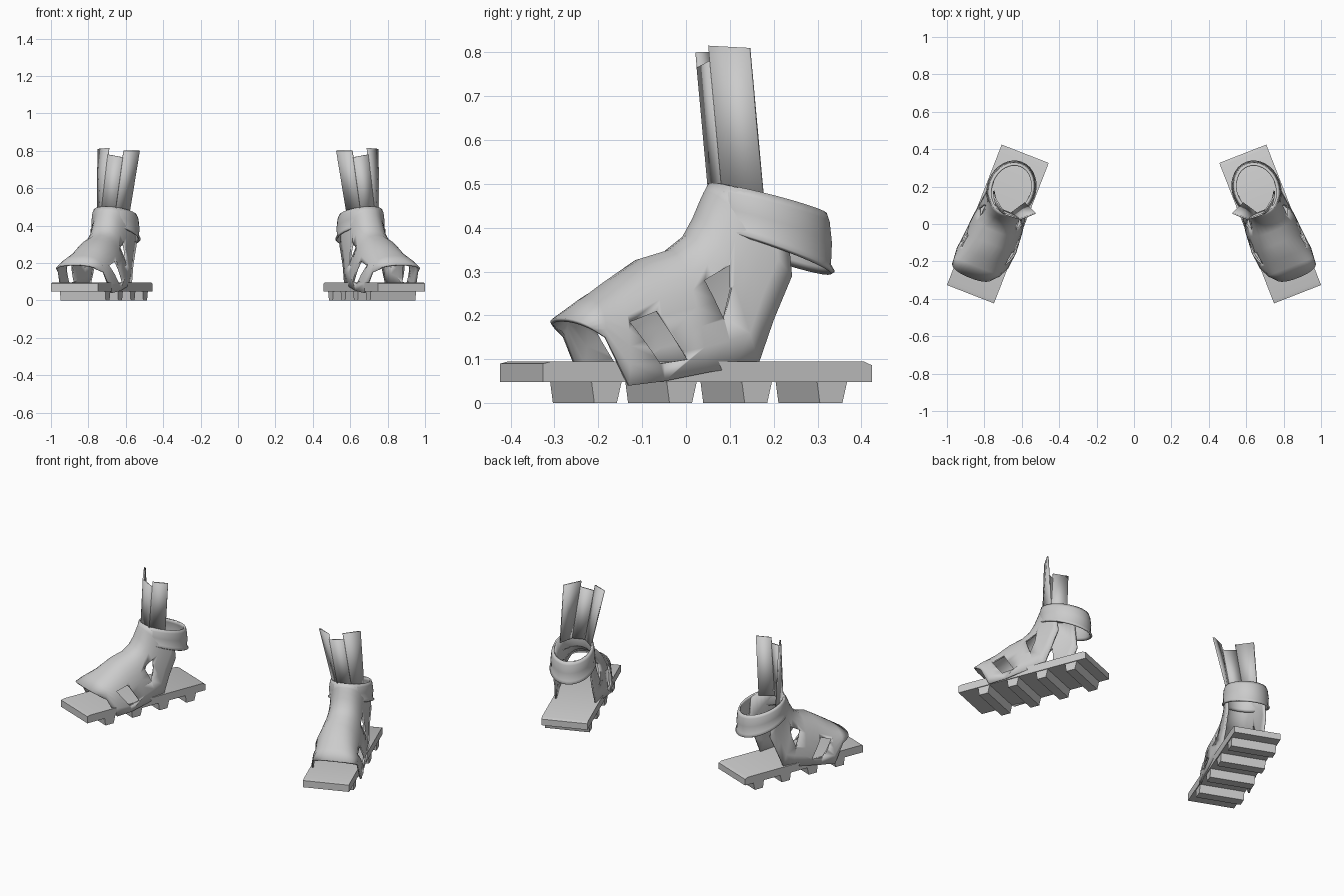
import bpy, bmesh, math
from mathutils import Vector

if "Cube" in bpy.data.objects:
    bpy.data.objects.remove(bpy.data.objects["Cube"])

grey = bpy.data.materials.new("plain grey")
grey.use_nodes = True
grey.diffuse_color = (0.6, 0.6, 0.6, 1)
grey.node_tree.nodes["Principled BSDF"].inputs["Base Color"].default_value = (0.6, 0.6, 0.6, 1)

TURN = math.radians(21.3)
OFFSET = 0.728


def place(p, side):
    """Move a point from one shoe's own frame to the toed-out pair."""
    x, y, z = p
    return Vector((side * (OFFSET + x * math.cos(TURN) - y * math.sin(TURN)),
                   x * math.sin(TURN) + y * math.cos(TURN), z))


def finish(name, bm, side, angle=40):
    for v in bm.verts:
        v.co = place(v.co, side)
    bmesh.ops.recalc_face_normals(bm, faces=bm.faces[:])
    mesh = bpy.data.meshes.new(name)
    bm.to_mesh(mesh)
    bm.free()
    mesh.materials.append(grey)
    ob = bpy.data.objects.new(name, mesh)
    bpy.context.collection.objects.link(ob)
    select(ob)
    bpy.ops.object.shade_smooth_by_angle(angle=math.radians(angle))
    return ob


def select(ob):
    bpy.ops.object.select_all(action='DESELECT')
    bpy.context.view_layer.objects.active = ob
    ob.select_set(True)


def loft(rows, closed=False):
    bm = bmesh.new()
    grid = [[bm.verts.new(p) for p in row] for row in rows]
    n = len(rows[0])
    for a, b in zip(grid, grid[1:]):
        for i in range(n if closed else n - 1):
            j = (i + 1) % n
            bm.faces.new((a[i], a[j], b[j], b[i]))
    return bm


def prism(profile, x0, x1):
    """Extrude a (y, z) profile across the shoe."""
    bm = loft([[(x, y, z) for y, z in profile] for x in (x0, x1)], closed=True)
    bm.verts.ensure_lookup_table()
    n = len(profile)
    bm.faces.new(bm.verts[:n])
    bm.faces.new(bm.verts[n:])
    return bm


def solidify(ob, thickness):
    mod = ob.modifiers.new("thickness", 'SOLIDIFY')
    mod.thickness = thickness
    mod.offset = 0
    select(ob)
    bpy.ops.object.modifier_apply(modifier=mod.name)


def cut(ob, profile, side):
    cutter = finish("cutter", prism(profile, -0.3, 0.3), side)
    cutter.hide_render = True
    mod = ob.modifiers.new("cut", 'BOOLEAN')
    mod.operation = 'DIFFERENCE'
    mod.object = cutter
    select(ob)
    bpy.ops.object.modifier_apply(modifier=mod.name)
    bpy.data.objects.remove(cutter)


# Arches over the foot: hem y, hem z, crest y, crest z, half width, centre x
ARCHES = [
    (-.28, .165, -.32, .19, .112, .035), (-.255, .15, -.25, .235, .128, .02),
    (-.20, .04, -.19, .275, .143, .01), (-.11, .05, -.11, .325, .143, 0),
    (0, .07, -.04, .345, .135, 0), (.07, .08, .005, .38, .125, 0),
    (.13, .09, .03, .425, .117, 0), (.17, .19, .045, .46, .11, 0),
    (.215, .29, .055, .48, .11, 0), (.2, .46, .068, .5, .105, 0)]
SIDE_SLOT = [(-.19, .185), (-.12, .21), (-.05, .10), (-.12, .09)]
ANKLE_SLOT = [(.005, .28), (.07, .315), (.068, .26), (.045, .19)]


def arch(yb, zb, yt, zt, w, cx, n=18):
    row = []
    for i in range(n + 1):
        t = math.pi * i / n
        c, f = math.cos(t), max(math.sin(t), 0) ** 0.9
        row.append((cx + w * math.copysign(abs(c) ** 0.85, c),
                    yb + (yt - yb) * f, zb + (zt - zb) * f))
    return row


def collar_ring(level, spread, n=32):
    """One loop of the ankle band; level 0 is the lower edge, 1 the upper."""
    row = []
    for i in range(n):
        t = 2 * math.pi * i / n
        back = (1 - math.cos(t)) / 2
        low, high = .40 - .105 * back, .50 - .07 * back
        row.append(((.112 + spread) * math.sin(t),
                    .2 - (.137 + spread) * math.cos(t), low + (high - low) * level))
    return row


for side, word in ((1, "left"), (-1, "right")):
    # Plank sole with eased ends
    end, low, high = .403, .048, .095
    sole = [(-end, low), (end, low), (end, .086), (end - .02, high),
            (-end + .02, high), (-end, .09)]
    finish(word + "_sole", prism(sole, -.135, .135), side, 30)

    # Cross bars under the sole
    for k in range(4):
        y = -.245 + .184 * k
        bar = [(y - .037, .05), (y - .03, 0), (y + .025, 0), (y + .037, .05)]
        finish(f"{word}_tread_{k + 1}", prism(bar, -.13, .13), side, 30)

    # Upper with two openings on each flank
    upper = finish(word + "_upper", loft([arch(*a) for a in ARCHES]), side)
    solidify(upper, .01)
    for slot in (SIDE_SLOT, ANKLE_SLOT):
        cut(upper, slot, side)

    # Ankle band, flared along its lower edge
    band = [collar_ring(0, .015), collar_ring(.12, .006), collar_ring(.5, .008),
            collar_ring(.85, .003), collar_ring(1, -.004)]
    solidify(finish(word + "_ankle_band", loft(band, closed=True), side), .01)

    # Shin guard: three panels, notched at the front and open behind
    foot_row = [(-.095, .157, .46), (-.045, .078, .46), (.035, .078, .46), (.085, .157, .46)]
    top_row = [(-.166, .128, .80), (-.10, .066, .80), (-.015, .062, .815), (.071, .128, .81)]
    for name, i, drop in (("inner", 0, 0), ("front", 1, .035), ("outer", 2, 0)):
        ends = []
        for j in (i, i + 1):
            a, b = Vector(foot_row[j]), Vector(top_row[j])
            ends.append((a, b.lerp(a, drop / (b.z - a.z))))
        panel = loft([[e[0] for e in ends], [e[1] for e in ends]])
        solidify(finish(f"{word}_shin_{name}", panel, side), .009)
